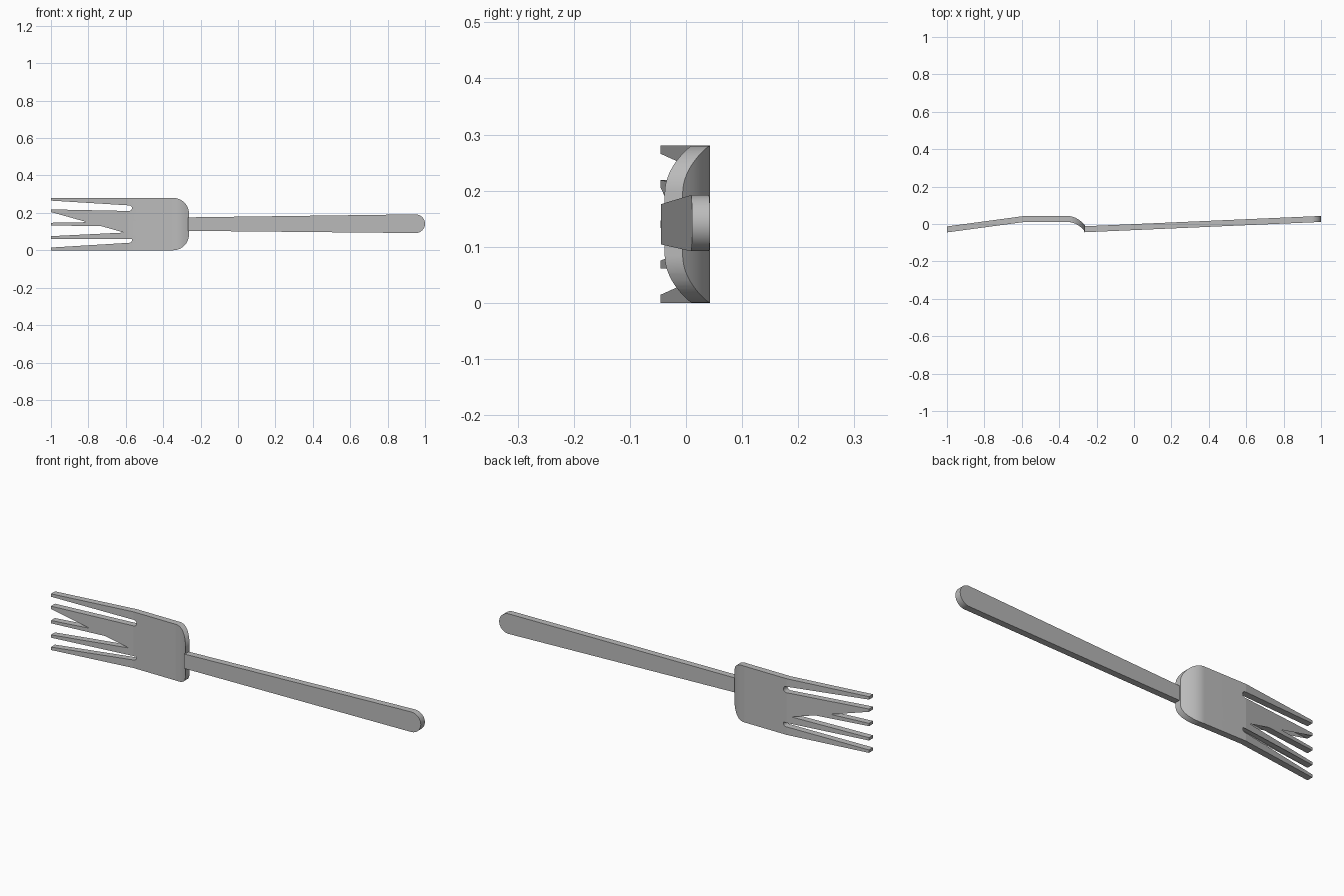
import bpy, bmesh
from math import pi, sin, cos, radians

cube = bpy.data.objects.get("Cube")
if cube:
    bpy.data.objects.remove(cube, do_unlink=True)

MID = 0.14           # height of the centre line
THICK = 0.032
BEND, CURVE, NECK = -0.585, -0.355, -0.262

steel = bpy.data.materials.new("grey steel")
steel.use_nodes = True
GREY = (0.5, 0.5, 0.5, 1)
steel.diffuse_color = GREY
steel.node_tree.nodes["Principled BSDF"].inputs["Base Color"].default_value = GREY


def arc(cx, cz, rx, rz, start, end, steps):
    """Points on an elliptical arc, angles in degrees."""
    angles = [radians(start + (end - start) * i / steps) for i in range(steps + 1)]
    return [(cx + rx * cos(a), cz + rz * sin(a)) for a in angles]


def plate(name, outline, front_y, cuts):
    """Thick plate from an x-z outline, bent so its front follows front_y(x)."""
    bm = bmesh.new()
    face = bm.faces.new([bm.verts.new((x, 0, z)) for x, z in outline])
    bmesh.ops.triangulate(bm, faces=[face])
    for x in cuts:
        bmesh.ops.bisect_plane(bm, geom=bm.verts[:] + bm.edges[:] + bm.faces[:],
                               plane_co=(x, 0, 0), plane_no=(1, 0, 0), dist=1e-6)
    grown = bmesh.ops.extrude_face_region(bm, geom=bm.faces[:])["geom"]
    for v in grown:
        if isinstance(v, bmesh.types.BMVert):
            v.co.y += THICK
    for v in bm.verts:
        v.co.y += front_y(v.co.x)
    bmesh.ops.recalc_face_normals(bm, faces=bm.faces[:])
    mesh = bpy.data.meshes.new(name)
    bm.to_mesh(mesh)
    bm.free()
    mesh.materials.append(steel)
    obj = bpy.data.objects.new(name, mesh)
    bpy.context.collection.objects.link(obj)
    bpy.ops.object.select_all(action="DESELECT")
    obj.select_set(True)
    bpy.context.view_layer.objects.active = obj
    bpy.ops.object.shade_smooth_by_angle(angle=radians(7))
    return obj


# Head: rounded shoulders towards the neck, four tapered slots between five tines
def head_y(x):
    if x < BEND:
        return 0.011 - 0.056 * (BEND - x) / (BEND + 1)
    if x > CURVE:
        return 0.011 - 0.049 * ((x - CURVE) / (NECK - CURVE)) ** 2
    return 0.011


corner = 0.085
outline = [(-1, 0)]
outline += arc(NECK - corner, corner, corner, corner, -90, 0, 16)
outline += arc(NECK - corner, 2 * MID - corner, corner, corner, 0, 90, 16)
outline.append((-1, 2 * MID))
tine_tips = [0.2725, 0.2115, MID, 0.0685, 0.0075]
slot_roots = [0.225, 0.169, 0.111, 0.055]
for upper, lower, root in zip(tine_tips, tine_tips[1:], slot_roots):
    outline.append((-1, upper - 0.007))
    outline += arc(-0.582, root, 0.015, 0.015, 90, -90, 10)
    outline.append((-1, lower + 0.007))

bend_cuts = [BEND] + [CURVE + (NECK - CURVE) * i / 14 for i in range(14)]
plate("fork_head", outline, head_y, bend_cuts)


# Handle: widens from the neck to a rounded end and leans gently backwards
def handle_y(x):
    return -0.044 + 0.055 * (x - NECK) / (1 - NECK)


start, half = NECK - 0.006, 0.036
outline = [(start, MID + half), (start, MID - half)]
outline += arc(0.948, MID + 0.002, 0.052, 0.05, -90, 90, 32)
plate("handle", outline, handle_y, [])
